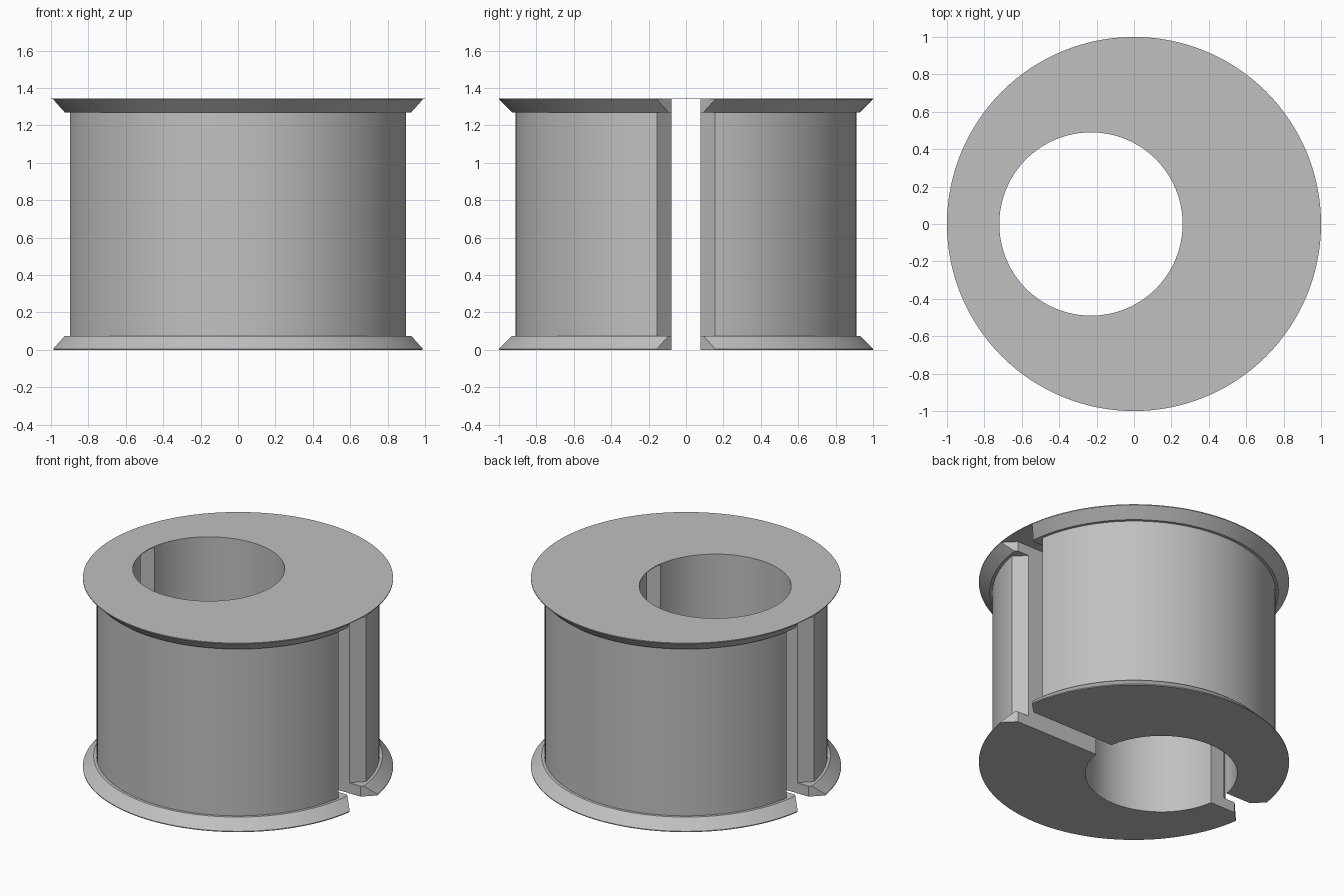
import bpy
import bmesh
import math

cube = bpy.data.objects.get("Cube")
if cube:
    bpy.data.objects.remove(cube, do_unlink=True)

HEIGHT = 1.345
LID = 0.005        # thin sheet closing the top of the slot
FLANGE = 0.075     # flange thickness
LIP = 0.006        # straight rim at the flange edge
BODY_R = 0.912
SLOT = 0.078       # half width of the slot
CHAMFER = 0.077    # chamfer size at the slot mouth
BORE_X, BORE_R = -0.23, 0.49
SEGMENTS = 128

grey = bpy.data.materials.new("plain grey")
grey.use_nodes = True
COLOUR = (0.53, 0.53, 0.53, 1)
grey.diffuse_color = COLOUR
grey.node_tree.nodes["Principled BSDF"].inputs["Base Color"].default_value = COLOUR


def make_object(name, bm):
    bmesh.ops.recalc_face_normals(bm, faces=bm.faces)
    mesh = bpy.data.meshes.new(name)
    bm.to_mesh(mesh)
    bm.free()
    mesh.materials.append(grey)
    obj = bpy.data.objects.new(name, mesh)
    bpy.context.collection.objects.link(obj)
    return obj


def stack(name, rings, x=0):
    """Closed round solid from (radius, z) rings listed bottom to top."""
    bm = bmesh.new()
    loops = []
    for r, z in rings:
        loops.append([bm.verts.new((x + r * math.cos(t), r * math.sin(t), z))
                      for t in (math.tau * i / SEGMENTS for i in range(SEGMENTS))])
    for a, b in zip(loops, loops[1:]):
        for i in range(SEGMENTS):
            j = (i + 1) % SEGMENTS
            bm.faces.new((a[i], a[j], b[j], b[i]))
    bm.faces.new(loops[0])
    bm.faces.new(loops[-1])
    return make_object(name, bm)


def slot_cutter(radius):
    """Straight slot along x, widening at 45 degrees near the given radius."""
    wide = SLOT + CHAMFER
    outer = math.sqrt(radius ** 2 - wide ** 2)
    half = [(outer - CHAMFER, SLOT), (outer + 0.3, wide + 0.3)]
    right = [(x, -y) for x, y in half] + [(x, y) for x, y in reversed(half)]
    outline = right + [(-x, -y) for x, y in right]
    bm = bmesh.new()
    face = bm.faces.new([bm.verts.new((x, y, -0.5)) for x, y in outline])
    lift = bmesh.ops.extrude_face_region(bm, geom=[face])["geom"]
    verts = [v for v in lift if isinstance(v, bmesh.types.BMVert)]
    bmesh.ops.translate(bm, verts=verts, vec=(0, 0, HEIGHT + 1))
    return make_object("slot_cutter", bm)


def cut(obj, cutters):
    bpy.ops.object.select_all(action="DESELECT")
    bpy.context.view_layer.objects.active = obj
    obj.select_set(True)
    for cutter in cutters:
        cutter.hide_render = True
        mod = obj.modifiers.new("cut", "BOOLEAN")
        mod.operation = "DIFFERENCE"
        mod.solver = "EXACT"
        mod.object = cutter
        bpy.ops.object.modifier_apply(modifier=mod.name)
    bpy.ops.object.shade_smooth_by_angle(angle=math.radians(25))


# Cutters: off-centre bore, and a slot for each outer radius
bore = stack("bore_cutter", [(BORE_R, -0.5), (BORE_R, HEIGHT + 0.5)], BORE_X)
body_slot = slot_cutter(BODY_R)
flange_slot = slot_cutter(1.0)

# Split barrel
top = HEIGHT - LID
barrel = stack("barrel", [(BODY_R, FLANGE), (BODY_R, HEIGHT - FLANGE)])
cut(barrel, [bore, body_slot])

# Bevelled flanges, mirrored top and bottom
neck = 1 - FLANGE + LIP
lower = stack("lower_flange", [(1, 0), (1, LIP), (neck, FLANGE)])
upper = stack("upper_flange", [(neck, HEIGHT - FLANGE), (1, HEIGHT - LIP), (1, top)])
for flange in (lower, upper):
    cut(flange, [bore, flange_slot])

# Thin lid spanning the slot
lid = stack("lid", [(1, top), (1, HEIGHT)])
cut(lid, [bore])

for helper in (bore, body_slot, flange_slot):
    bpy.data.objects.remove(helper, do_unlink=True)
